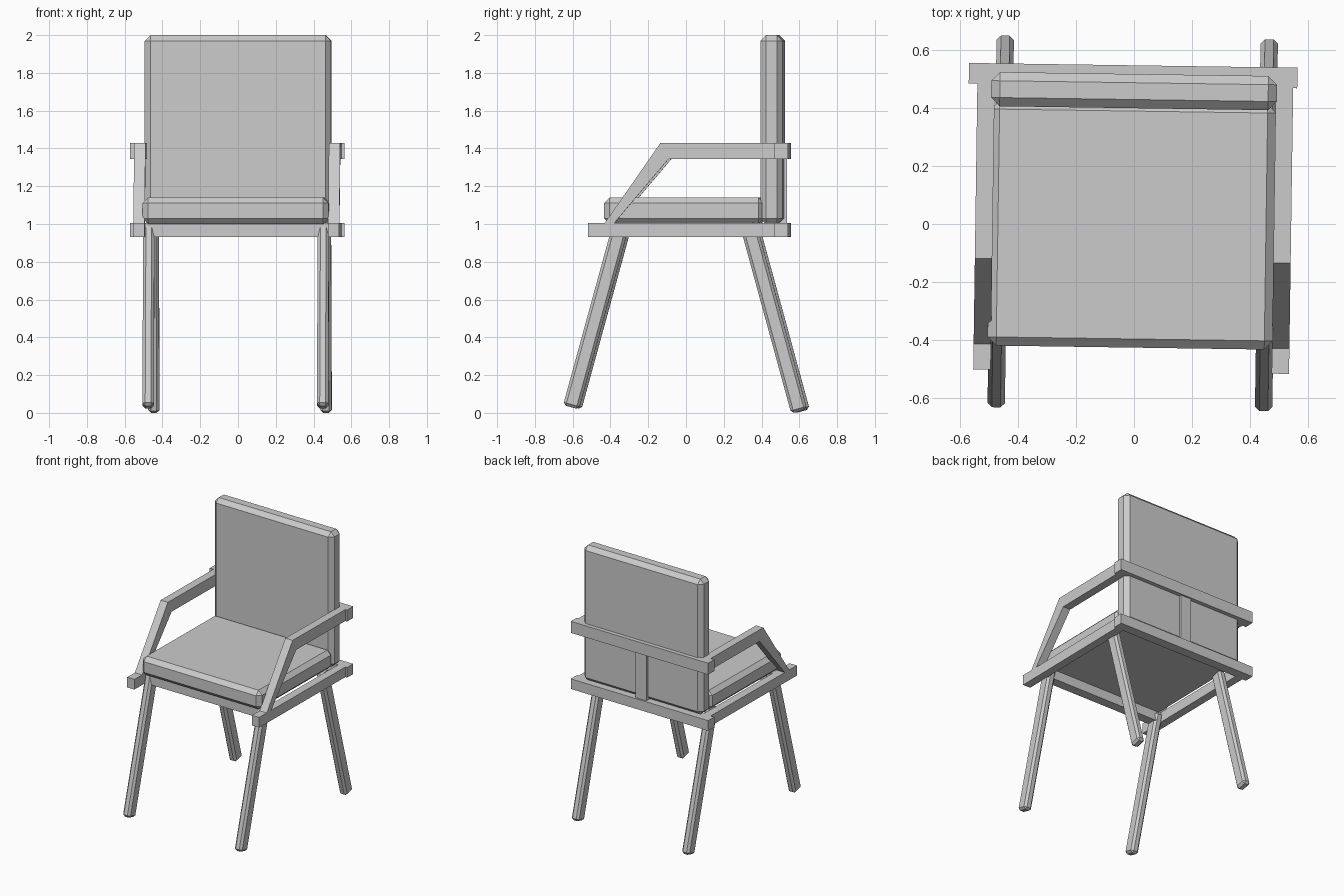
import bpy, bmesh
from mathutils import Matrix, Vector

if "Cube" in bpy.data.objects:
    bpy.data.objects.remove(bpy.data.objects["Cube"])

TURN = Matrix.Rotation(-0.0145, 4, 'Z')   # the whole chair sits slightly turned


def finish(name, bm):
    bm.transform(TURN)
    bmesh.ops.recalc_face_normals(bm, faces=bm.faces)
    mesh = bpy.data.meshes.new(name)
    bm.to_mesh(mesh)
    bm.free()
    obj = bpy.data.objects.new(name, mesh)
    bpy.context.collection.objects.link(obj)
    return obj


def block(size, bevel=0.0):
    bm = bmesh.new()
    bmesh.ops.create_cube(bm, size=1)
    bmesh.ops.scale(bm, vec=size, verts=bm.verts)
    if bevel:
        bmesh.ops.bevel(bm, geom=list(bm.edges), offset=bevel, segments=1,
                        profile=0.5, affect='EDGES')
    return bm


def box(name, x, y, z, bevel=0.0):
    bm = block((x[1] - x[0], y[1] - y[0], z[1] - z[0]), bevel)
    bm.transform(Matrix.Translation((sum(x) / 2, sum(y) / 2, sum(z) / 2)))
    return finish(name, bm)


def leg(name, foot, top):
    foot, top = Vector(foot), Vector(top)
    axis = top - foot
    bm = block((0.06, 0.087, axis.length), 0.015)
    zdir = axis.normalized()
    ydir = zdir.cross(Vector((1, 0, 0))).normalized()
    xdir = ydir.cross(zdir)
    rot = Matrix((xdir, ydir, zdir)).transposed().to_4x4()
    bm.transform(Matrix.Translation((foot + top) / 2) @ rot)
    return finish(name, bm)


def arm(name, x0, x1):
    profile = [(-0.423, 1.004), (-0.127, 1.43), (0.48, 1.43),
               (0.48, 1.345), (-0.084, 1.345), (-0.373, 1.004)]
    bm = bmesh.new()
    face = bm.faces.new([bm.verts.new((x0, y, z)) for y, z in profile])
    ext = bmesh.ops.extrude_face_region(bm, geom=[face])
    verts = [v for v in ext['geom'] if isinstance(v, bmesh.types.BMVert)]
    bmesh.ops.translate(bm, vec=(x1 - x0, 0, 0), verts=verts)
    return finish(name, bm)


# Cushions
box("seat", (-0.50, 0.486), (-0.427, 0.42), (1.0, 1.14), 0.03)
box("backrest", (-0.50, 0.487), (0.40, 0.518), (1.0, 2.0), 0.03)

# Frame rails
LOW = (0.93, 1.005)
box("back_lower_rail", (-0.578, 0.557), (0.477, 0.548), LOW)
box("back_upper_rail", (-0.578, 0.557), (0.477, 0.548), (1.345, 1.43))
box("back_post", (-0.058, 0.03), (0.48, 0.535), (1.004, 1.346))
box("front_rail", (-0.49, 0.485), (-0.385, -0.315), LOW)

# Side rails, arms and legs
for side, x0, x1, xf, xb in (("left", -0.548, -0.488, -0.467, -0.454),
                             ("right", 0.483, 0.543, 0.457, 0.458)):
    box(side + "_side_rail", (x0, x1), (-0.51, 0.48), LOW)
    arm(side + "_arm", x0, x1)
    leg(side + "_front_leg", (xf, -0.602, 0.03), (xf, -0.336, 1.0))
    leg(side + "_back_leg", (xb, 0.606, 0.008), (xb, 0.335, 1.0))
